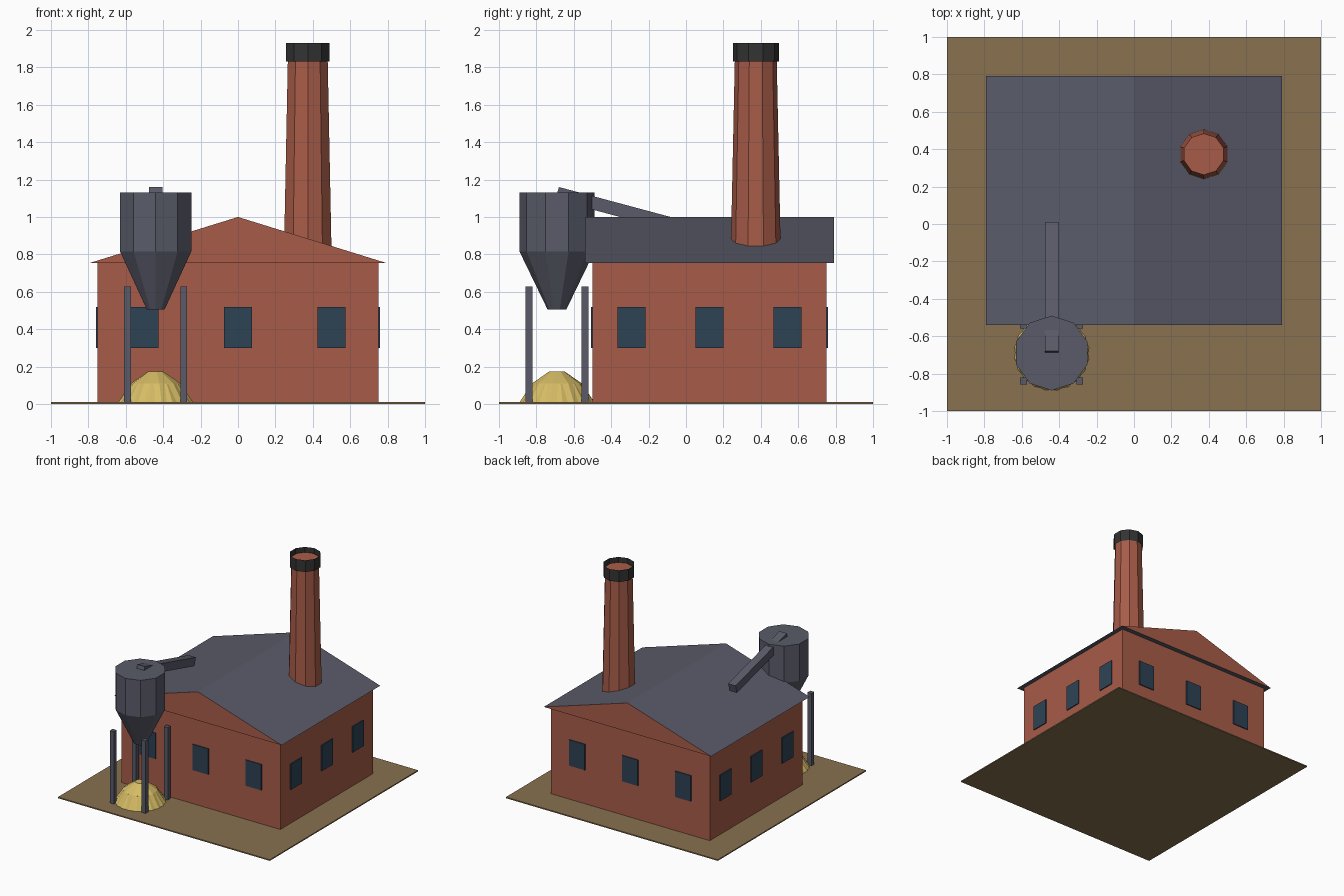
import bpy, bmesh, math
from mathutils import Matrix

if "Cube" in bpy.data.objects:
    bpy.data.objects.remove(bpy.data.objects["Cube"], do_unlink=True)


def material(name, rgb):
    m = bpy.data.materials.new(name)
    m.use_nodes = True
    m.diffuse_color = (*rgb, 1)
    m.node_tree.nodes["Principled BSDF"].inputs["Base Color"].default_value = (*rgb, 1)
    return m


brick = material("brick red", (0.39, 0.107, 0.065))
slate = material("slate grey", (0.1, 0.105, 0.14))
earth = material("earth brown", (0.25, 0.165, 0.08))
glass = material("window blue", (0.027, 0.055, 0.09))
soot = material("soot black", (0.033, 0.033, 0.033))
grain = material("grain yellow", (0.67, 0.5, 0.13))


def finish(name, bm, *mats):
    mesh = bpy.data.meshes.new(name)
    bm.to_mesh(mesh)
    bm.free()
    for m in mats:
        mesh.materials.append(m)
    obj = bpy.data.objects.new(name, mesh)
    bpy.context.collection.objects.link(obj)
    return obj


def box(name, center, size, mat, tilt=0):
    bm = bmesh.new()
    bmesh.ops.create_cube(bm, size=1, matrix=Matrix.Diagonal((*size, 1)))
    obj = finish(name, bm, mat)
    obj.location = center
    obj.rotation_euler.x = tilt
    return obj


def turned(name, center, profile, mat, sides=10, turn=0, caps=True):
    """Stack of polygon rings given as (radius, height), first vertex facing +y."""
    bm = bmesh.new()
    rings = []
    for r, z in profile:
        angles = [turn + math.pi / 2 + math.tau * i / sides for i in range(sides)]
        rings.append([bm.verts.new((r * math.cos(a), r * math.sin(a), z)) for a in angles])
    for low, high in zip(rings, rings[1:]):
        for i in range(sides):
            j = (i + 1) % sides
            bm.faces.new((low[i], low[j], high[j], high[i]))
    if caps:
        bm.faces.new(rings[0][::-1])
        bm.faces.new(rings[-1])
    obj = finish(name, bm, mat)
    obj.location = (*center, 0)
    return obj


# Ground and main hall
box("ground", (0, 0, 0.005), (2, 2, 0.01), earth)
box("hall_walls", (0, 0.125, 0.38), (1.5, 1.25, 0.75), brick)

# Gabled roof: brick gable ends, slate elsewhere
bm = bmesh.new()
ends = [[bm.verts.new((x, y, z)) for x, z in ((-0.79, 0.755), (0.79, 0.755), (0, 1))]
        for y in (-0.54, 0.79)]
bm.faces.new(ends[0])
bm.faces.new(ends[1][::-1])
for i in range(3):
    j = (i + 1) % 3
    bm.faces.new((ends[0][j], ends[0][i], ends[1][i], ends[1][j]))
bm.normal_update()
for f in bm.faces:
    f.material_index = int(abs(f.normal.y) > 0.9)
finish("roof", bm, slate, brick)

# Three window plates on each wall
for k in (-1, 0, 1):
    for side, y in (("front", -0.504), ("back", 0.754)):
        box(f"{side}_window", (k * 0.5, y, 0.41), (0.15, 0.009, 0.22), glass)
    for side, x in (("left", 0.754), ("right", -0.754)):
        box(f"{side}_window", (x, 0.125 + k * 0.417, 0.41), (0.009, 0.15, 0.22), glass)

# Chimney with an open collar
stack = (0.373, 0.373)
turned("chimney", stack, [(0.135, 0.75), (0.111, 1.89)], brick)
turned("chimney_collar", stack, [(0.123, 1.83), (0.123, 1.93)], soot, caps=False)

# Hopper silo on four legs
silo = (-0.44, -0.69)
turned("silo", silo, [(0.05, 0.505), (0.2, 0.815), (0.2, 1.13)], slate)
for sx in (-1, 1):
    for sy in (-1, 1):
        box("silo_leg", (silo[0] + sx * 0.15, silo[1] + sy * 0.15, 0.316),
            (0.037, 0.037, 0.624), slate)

# Sloping chute from the silo top over the roof
box("chute", (silo[0], -0.344, 1.034), (0.07, 0.714, 0.07), slate, -math.radians(15))

# Faceted grain pile from two crossed heaps
turned("grain_pile", silo, [(0.205, 0.005), (0.135, 0.11), (0.04, 0.175)], grain, turn=0.15)
turned("grain_pile_skirt", silo, [(0.205, 0.005), (0.133, 0.108)], grain, turn=0.46)
